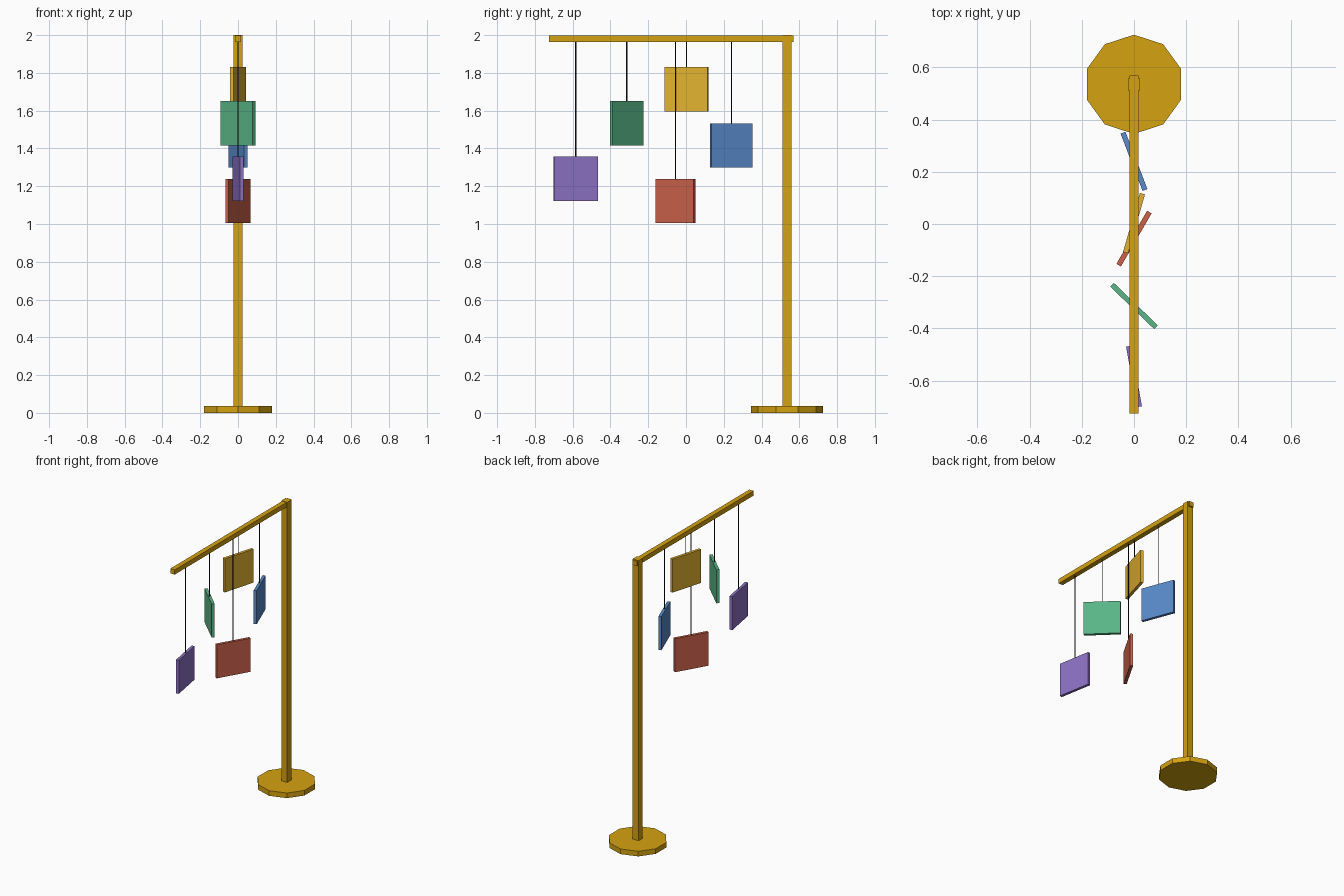
import bpy
from math import radians, pi

if "Cube" in bpy.data.objects:
    bpy.data.objects.remove(bpy.data.objects["Cube"])


def material(name, rgb):
    m = bpy.data.materials.new(name)
    m.diffuse_color = (*rgb, 1)
    m.use_nodes = True
    m.node_tree.nodes["Principled BSDF"].inputs["Base Color"].default_value = m.diffuse_color
    return m


def finish(obj, name, mat):
    obj.name = name
    obj.data.materials.append(mat)
    return obj


def box(name, center, size, mat, turn=0):
    bpy.ops.mesh.primitive_cube_add(size=1, location=center, rotation=(0, 0, radians(turn)))
    obj = bpy.context.object
    obj.scale = size
    return finish(obj, name, mat)


def rod(name, sides, radius, x, y, z0, z1, mat, turn=0):
    bpy.ops.mesh.primitive_cylinder_add(vertices=sides, radius=radius, depth=z1 - z0,
                                        location=(x, y, (z0 + z1) / 2), rotation=(0, 0, turn))
    return finish(bpy.context.object, name, mat)


gold = material("gold", (0.66, 0.36, 0.005))
dark = material("dark_string", (0.01, 0.01, 0.01))
POLE_Y = 0.535

# Stand: ten-sided foot, square post, overhanging beam
rod("base", 10, 0.19, 0, POLE_Y, 0, 0.036, gold)
box("post", (0, POLE_Y, 1.01), (0.046, 0.046, 1.98), gold)
box("beam", (0, -0.078, 1.981), (0.034, 1.294, 0.033), gold)

# Hanging panels: name, y, top height, turn about the string, colour
SIZE, THICK = 0.235, 0.02
panels = [
    ("purple", -0.584, 1.357, 10, (0.27, 0.17, 0.56)),
    ("green", -0.314, 1.651, 46, (0.10, 0.46, 0.24)),
    ("red", -0.056, 1.239, -30, (0.60, 0.12, 0.07)),
    ("yellow", 0.003, 1.830, -16, (0.75, 0.44, 0.03)),
    ("blue", 0.240, 1.533, 21, (0.10, 0.26, 0.60)),
]
for name, y, top, turn, rgb in panels:
    box(name + "_panel", (0, y, top - SIZE / 2), (THICK, SIZE, SIZE), material(name, rgb), turn)
    rod(name + "_string", 6, 0.003, 0, y, top - 0.005, 1.97, dark)
